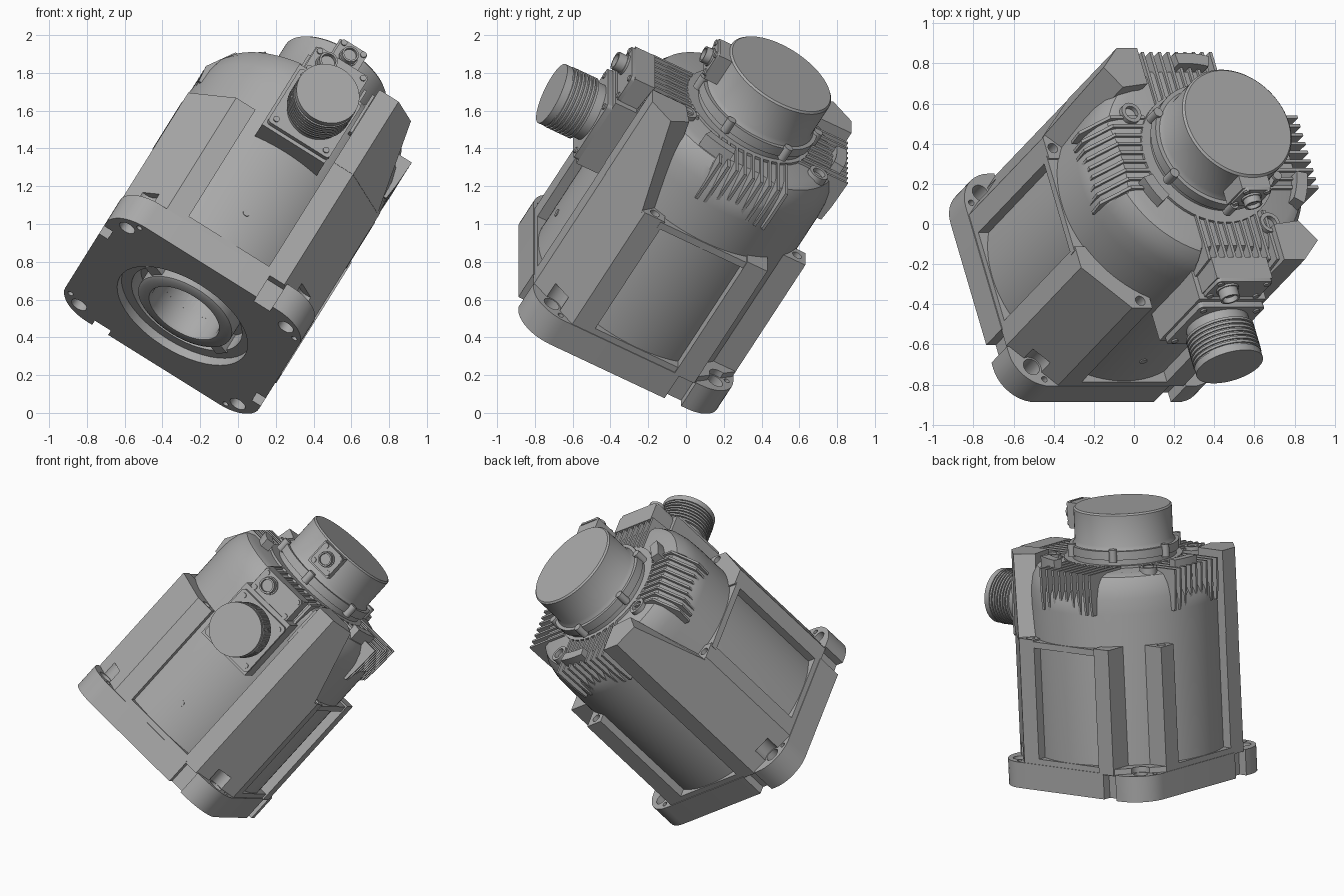
import bpy, bmesh
from math import pi, sin, cos, radians
from mathutils import Matrix, Vector

if "Cube" in bpy.data.objects:
    bpy.data.objects.remove(bpy.data.objects["Cube"])

grey = bpy.data.materials.new("cast_grey")
grey.use_nodes = True
grey.diffuse_color = (0.4, 0.4, 0.4, 1)
grey.node_tree.nodes["Principled BSDF"].inputs["Base Color"].default_value = (0.4, 0.4, 0.4, 1)

# The motor is modelled upright, then tilted into place at the end
TILT = (Matrix.Translation((-0.276, -0.339, 0.543))
        @ Matrix.Rotation(radians(32), 4, 'Y') @ Matrix.Rotation(radians(-29), 4, 'X'))
FRONT = Matrix.Rotation(pi / 2, 4, 'X')          # points a turned part towards -y
SIDE = Matrix(((0, 0, -1, 0), (-1, 0, 0, 0), (0, 1, 0, 0), (0, 0, 0, 1)))  # profile (out, up)
parts = []


def turn(a):
    return Matrix.Rotation(a, 4, 'Z')


def move(x, y, z):
    return Matrix.Translation((x, y, z))


def finish(name, bm, mat):
    bmesh.ops.remove_doubles(bm, verts=bm.verts, dist=1e-5)
    bmesh.ops.transform(bm, matrix=mat, verts=bm.verts)
    bmesh.ops.recalc_face_normals(bm, faces=bm.faces)
    me = bpy.data.meshes.new(name)
    bm.to_mesh(me)
    bm.free()
    ob = bpy.data.objects.new(name, me)
    me.materials.append(grey)
    bpy.context.collection.objects.link(ob)
    parts.append(ob)
    return ob


def prism(name, pts, z0, z1, mat=Matrix(), top=None):
    bm = bmesh.new()
    low = [bm.verts.new((x, y, z0)) for x, y in pts]
    high = [bm.verts.new((x, y, z1)) for x, y in top or pts]
    bm.faces.new(low)
    bm.faces.new(high)
    for i in range(len(low)):
        bm.faces.new((low[i - 1], low[i], high[i], high[i - 1]))
    return finish(name, bm, mat)


def lathe(name, profile, mat=Matrix(), steps=64):
    bm = bmesh.new()
    vs = [bm.verts.new((r, 0, z)) for r, z in profile]
    es = [bm.edges.new(p) for p in zip(vs, vs[1:])]
    bmesh.ops.spin(bm, geom=vs + es, cent=(0, 0, 0), axis=(0, 0, 1), angle=2 * pi, steps=steps)
    return finish(name, bm, mat)


def rod(name, r, z0, z1, mat=Matrix(), steps=48):
    return lathe(name, [(0, z0), (r, z0), (r, z1), (0, z1)], mat, steps)


def box(name, x0, x1, y0, y1, z0, z1, mat=Matrix()):
    return prism(name, [(x0, y0), (x1, y0), (x1, y1), (x0, y1)], z0, z1, mat)


def cut(ob, *cutters):
    for c in cutters:
        mod = ob.modifiers.new("cut", 'BOOLEAN')
        mod.operation, mod.solver, mod.object = 'DIFFERENCE', 'EXACT', c
        bpy.context.view_layer.update()
        bpy.context.view_layer.objects.active = ob
        bpy.ops.object.modifier_apply(modifier=mod.name)
        parts.remove(c)
        bpy.data.objects.remove(c)


def rounded(w, h, r, n=10):
    pts = []
    for k, (sx, sy) in enumerate([(1, 1), (-1, 1), (-1, -1), (1, -1)]):
        for i in range(n + 1):
            a = pi / 2 * (k + i / n)
            pts.append((sx * (w - r) + r * cos(a), sy * (h - r) + r * sin(a)))
    return pts


# Mounting flange and collar with stepped bore, bolt holes and edge notches
flange = prism("mounting_flange", rounded(0.605, 0.605, 0.19), -0.04, 0.125)
cut(flange, rod("c", 0.39, -0.1, 0.01), rod("c", 0.33, -0.1, 0.3))
octagon = []
for k in range(4):
    for p in ((0.6, -0.37), (0.6, 0.37)):
        octagon.append(tuple((turn(k * pi / 2) @ Vector((*p, 0)))[:2]))
collar = prism("base_collar", octagon, 0.115, 0.16)
cut(collar, rod("c", 0.2, 0, 0.3))
for k in range(4):
    t = turn(k * pi / 2)
    cut(flange, rod("c", 0.045, -0.1, 0.3, t @ move(0.495, 0.495, 0), 24),
        rod("c", 0.016, -0.1, 0.3, t @ move(0.44, 0.565, 0), 16),
        box("c", 0.28, 0.38, -0.7, -0.55, -0.1, 0.3, t))
    cut(collar, rod("c", 0.06, 0, 0.3, t @ move(0.5, 0.5, 0), 24))

# Hollow shaft end
lathe("shaft_ring", [(0.28, 0.14), (0.28, -0.01), (0.26, -0.02), (0.21, -0.02), (0.2, 0), (0.2, 0.14)])
for a in (0.6, 0.6 + pi):
    box("shaft_key", 0.27, 0.34, -0.04, 0.04, 0, 0.13, turn(a))

# Fin combs: direction, sideways centre, reach at the top
combs = ((0, 0.04, 0.58), (pi / 2, 0.03, 0.6), (pi, 0, 0.6), (-pi / 2, -0.03, 0.5))

# Round housing with a domed top, relieved on each side for the fins
housing = lathe("housing", [(0, 0.12), (0.595, 0.12), (0.597, 1.12), (0.592, 1.22), (0.575, 1.3),
                            (0.545, 1.35), (0.5, 1.37), (0, 1.37)], steps=96)
cut(housing, rod("c", 0.2, 0, 0.6))
for a, mid, reach in combs:
    cut(housing, prism("c", [(0.61, 1.16), (0.75, 1.16), (0.75, 1.45), (0.45, 1.45)],
                       -mid - 0.215, -mid + 0.215, turn(a) @ SIDE))
    for i in range(9):
        t = -mid - 0.2 + i * 0.05
        prism("cooling_fin", [(0.3, 1.12), (0.585, 1.12), (0.595, 1.22), (reach, 1.385), (0.3, 1.385)],
              t - 0.008, t + 0.008, turn(a) @ SIDE)
rod("cover_screw", 0.02, 0.55, 0.6, move(0, 0, 0.365) @ FRONT, 16)
for x in (-0.603, 0.5):
    box("cross_bar", x, x + 0.103, -0.27, 0.27, 0.87, 0.91)

# Chamfered corner posts on three corners, two of them running up to the top
for a in (0, pi, -pi / 2):
    t = turn(a)
    post = prism("corner_post", [(0.25, -0.42), (0.25, -0.6), (0.37, -0.6), (0.6, -0.37),
                                 (0.6, -0.25), (0.42, -0.25)], 0.12, 0.92, t)
    cut(post, rod("c", 0.06, 0, 0.22, t @ move(0.5, -0.5, 0), 24),
        rod("c", 0.027, 0.84, 1, t @ move(0.56, -0.31, 0), 20))
    if a >= 0:
        prism("tall_post", [(0.25, -0.4), (0.25, -0.602), (0.37, -0.602), (0.59, -0.382), (0.5, -0.3)],
              0.9, 1.42, t, [(0.25, -0.4), (0.25, -0.602), (0.37, -0.602), (0.48, -0.492), (0.4, -0.38)])

# Open fourth corner with two separate bars
bar = box("drilled_bar", 0.25, 0.37, 0.42, 0.6, 0.12, 0.92)
cut(bar, rod("c", 0.027, 0.84, 1, move(0.31, 0.55, 0), 20))
box("plain_bar", 0.42, 0.61, 0.25, 0.37, 0.12, 0.92)

# Top plate, lifting blocks and threaded bosses
rod("top_plate", 0.37, 1.3, 1.385)
for ang, r in ((-2.67, 0.43), (1.48, 0.54), (-0.385, 0.51)):
    arc = [ang - 0.17 + 0.068 * i for i in range(6)]
    pts = [((r + 0.03) * cos(b), (r + 0.03) * sin(b)) for b in arc]
    pts += [((r - 0.03) * cos(b), (r - 0.03) * sin(b)) for b in reversed(arc)]
    prism("lifting_block", pts, 1.3, 1.43)
for x, y in ((-0.375, 0.25), (0.25, -0.375), (0.25, 0.42)):
    lathe("threaded_boss", [(0, 1.3), (0.055, 1.3), (0.055, 1.395), (0.035, 1.395), (0.035, 1.36), (0, 1.36)],
          move(x, y, 0), 24)

# Encoder cap with clamped rim and its plug housing
CAP = move(0.01, 0.02, 0)
lathe("end_cap", [(0, 1.36), (0.325, 1.36), (0.325, 1.42), (0.342, 1.42), (0.342, 1.475), (0.32, 1.475),
                  (0.307, 1.5), (0.307, 1.695), (0.297, 1.705), (0, 1.705)], CAP, 80)
for k in range(6):
    rod("rim_screw", 0.025, 1.41, 1.49, CAP @ turn(k * pi / 3 + 0.5) @ move(0.345, 0, 0), 16)
box("cap_plug_housing", -0.07, 0.1, -0.35, -0.2, 1.53, 1.695)


def socket(name, r, length, mat):
    lathe(name, [(0, 0), (r * 1.15, 0), (r * 1.15, length * 0.3), (r, length * 0.3), (r, length),
                 (r * 0.78, length), (r * 0.78, length * 0.6), (0, length * 0.6)], mat @ FRONT, 24)


def plate(name, w, h, depth, inset, mat):
    prism(name, rounded(w, h, 0.02, 4), 0, depth, mat @ FRONT)
    for sx in (-1, 1):
        for sy in (-1, 1):
            rod("plate_screw", 0.017, depth - 0.005, depth + 0.008,
                mat @ FRONT @ move(sx * (w - inset), sy * (h - inset), 0), 12)


plate("cap_plug_plate", 0.08, 0.08, 0.015, 0.02, move(0.02, -0.345, 1.62))
socket("cap_plug", 0.045, 0.05, move(0.02, -0.355, 1.62))

# Terminal box with the power and signal connectors
box("terminal_box", -0.18, 0.21, -0.72, -0.4, 0.8, 1.23)
box("signal_box", -0.155, 0.17, -0.69, -0.57, 1.2, 1.39)
plate("power_plate", 0.19, 0.19, 0.03, 0.035, move(0.025, -0.72, 1.01))
plate("signal_plate", 0.16, 0.085, 0.02, 0.025, move(0.01, -0.69, 1.305))
socket("signal_plug", 0.05, 0.07, move(-0.06, -0.7, 1.315))
thread = [(0, 0), (0.16, 0), (0.16, 0.06)]
for i in range(7):
    z = 0.06 + i * 0.022
    thread += [(0.175, z), (0.175, z + 0.013), (0.166, z + 0.013), (0.166, z + 0.022)]
thread += [(0.172, 0.214), (0.172, 0.25), (0, 0.25)]
lathe("power_connector", thread, move(0.03, -0.74, 1.02) @ FRONT)

# Shade, then tilt everything into place
bpy.ops.object.select_all(action='DESELECT')
for ob in parts:
    ob.data.transform(TILT)
    ob.select_set(True)
bpy.context.view_layer.objects.active = parts[0]
bpy.ops.object.shade_smooth_by_angle(angle=radians(30))
